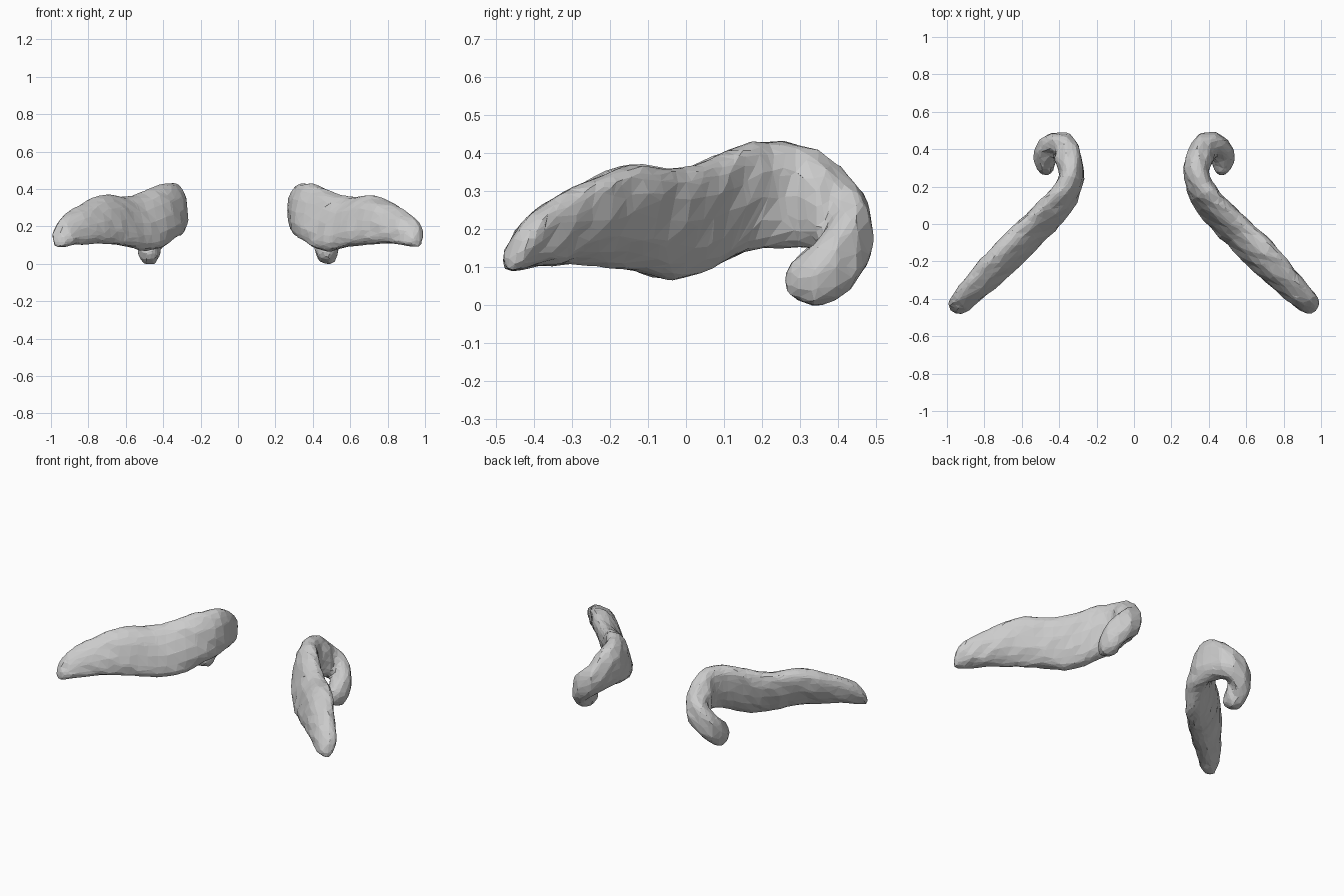
import bpy, bmesh, random
from math import cos, sin, pi
from mathutils import Vector

if "Cube" in bpy.data.objects:
    bpy.data.objects.remove(bpy.data.objects["Cube"])

# Stations along the curled blade: x, y, bottom z, top z, half thickness, lean
STATIONS = [
    (.965, -.458, .088, .165, .035, .01),
    (.93, -.42, .093, .235, .055, .02),
    (.85, -.34, .104, .295, .066, .03),
    (.76, -.25, .108, .345, .072, .04),
    (.68, -.17, .10, .37, .075, .045),
    (.60, -.09, .083, .362, .073, .045),
    (.52, -.01, .068, .367, .07, .045),
    (.44, .07, .088, .402, .07, .04),
    (.37, .16, .135, .427, .068, .03),
    (.335, .25, .15, .432, .066, .01),
    (.345, .34, .15, .405, .072, 0),
    (.39, .418, .11, .325, .076, 0),
    (.455, .405, .03, .25, .07, 0),
    (.475, .34, -.004, .165, .06, 0),
    (.465, .275, .025, .11, .035, 0),
]
RING = 16


def catmull(p, t, n):
    i = min(int(t), n - 2)
    u = t - i
    a, b, c, d = (Vector(p[max(0, min(n - 1, i + k))]) for k in (-1, 0, 1, 2))
    return .5 * (2 * b + (c - a) * u + (2 * a - 5 * b + 4 * c - d) * u * u
                 + (3 * b - a - 3 * c + d) * u ** 3)


def power(v, e):
    return (abs(v) ** e) * (1 if v >= 0 else -1)


def blade(name, side, seed):
    rng = random.Random(seed)
    n = len(STATIONS)
    steps = (n - 1) * 2
    rows = [catmull(STATIONS, k / 2, n) for k in range(steps + 1)]
    bm = bmesh.new()
    rings = []
    for k, s in enumerate(rows):
        tan = Vector(rows[min(k + 1, steps)][:2]) - Vector(rows[max(k - 1, 0)][:2])
        tan.normalize()
        nx, ny = tan.y, -tan.x
        mid, half = (s[2] + s[3]) / 2, (s[3] - s[2]) / 2
        ring = []
        for j in range(RING):
            a = 2 * pi * j / RING
            up = power(sin(a), .85)
            off = s[4] * power(cos(a), .85) + s[5] * up
            r = [rng.uniform(-.006, .006) for _ in range(3)]
            ring.append(bm.verts.new((side * (s[0] + nx * off + r[0]),
                                      s[1] + ny * off + r[1], mid + half * up + r[2])))
        rings.append(ring)
    for r0, r1 in zip(rings, rings[1:]):
        for j in range(RING):
            bm.faces.new((r0[j], r0[(j + 1) % RING], r1[(j + 1) % RING], r1[j]))
    # Blunt ends
    for ring, nxt in ((rings[0], rings[1]), (rings[-1], rings[-2])):
        c = sum((v.co for v in ring), Vector()) / RING
        d = c - sum((v.co for v in nxt), Vector()) / RING
        tip = bm.verts.new(c + d.normalized() * .02)
        for j in range(RING):
            bm.faces.new((ring[j], ring[(j + 1) % RING], tip))
    bmesh.ops.recalc_face_normals(bm, faces=bm.faces)
    me = bpy.data.meshes.new(name)
    bm.to_mesh(me)
    bm.free()
    ob = bpy.data.objects.new(name, me)
    bpy.context.collection.objects.link(ob)
    # Fuse the curl and reduce to irregular facets
    m = ob.modifiers.new("fuse", 'REMESH')
    m.mode = 'VOXEL'
    m.voxel_size = .014
    m = ob.modifiers.new("facets", 'DECIMATE')
    m.ratio = .11
    return ob


blade("right_curled_blade", 1, 3)
blade("left_curled_blade", -1, 8)
